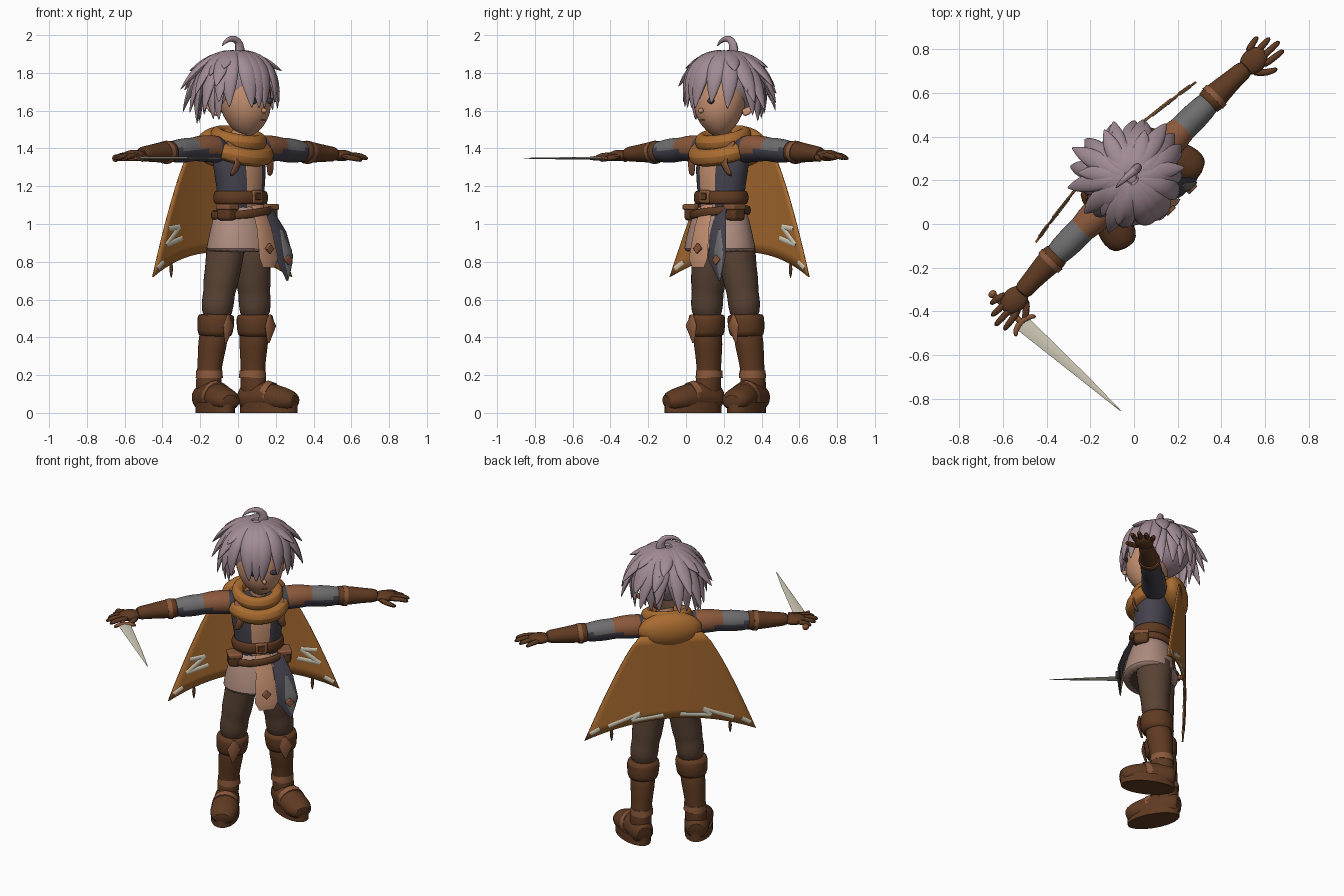
import bpy, bmesh, math, random
from math import sin, cos, pi, radians
from mathutils import Matrix, Vector

random.seed(4)
if "Cube" in bpy.data.objects:
    bpy.data.objects.remove(bpy.data.objects["Cube"])

# The figure is built facing -y, then turned to face the front left corner
WORLD = Matrix.Translation((0, .2, 0)) @ Matrix.Rotation(radians(45), 4, 'Z')
X, Y, Z = Vector((1, 0, 0)), Vector((0, 1, 0)), Vector((0, 0, 1))
parts = []


def material(name, *rgb):
    m = bpy.data.materials.new(name)
    m.use_nodes = True
    m.diffuse_color = (*rgb, 1)
    m.node_tree.nodes["Principled BSDF"].inputs["Base Color"].default_value = (*rgb, 1)
    return m


hair = material("mauve hair", .36, .26, .3)
skin = material("peach", .56, .28, .165)
cloth = material("orange cloth", .4, .15, .03)
leather = material("dark brown leather", .115, .043, .016)
rust = material("rust leather", .26, .1, .045)
trouser = material("brown trouser", .1, .056, .035)
navy = material("navy cloth", .06, .055, .075)
grey = material("grey cloth", .16, .155, .16)
beige = material("dusty beige", .42, .26, .21)
pale = material("pale steel", .64, .6, .48)


def finish(name, bm, mats, rule=None, sub=0):
    mats = mats if isinstance(mats, list) else [mats]
    bmesh.ops.recalc_face_normals(bm, faces=bm.faces)
    if rule:
        for f in bm.faces:
            f.material_index = int(rule(f.calc_center_median()))
    mesh = bpy.data.meshes.new(name)
    bm.to_mesh(mesh)
    bm.free()
    for m in mats:
        mesh.materials.append(m)
    ob = bpy.data.objects.new(name, mesh)
    bpy.context.scene.collection.objects.link(ob)
    ob.matrix_world = WORLD
    if sub:
        mod = ob.modifiers.new("Smooth", 'SUBSURF')
        mod.levels = mod.render_levels = sub
    parts.append(ob)
    return ob


def tube(name, pts, mats, side=X, n=16, sub=1, closed=False, rule=None):
    """Loft elliptical sections (x, y, z, radius along side, other radius)."""
    bm = bmesh.new()
    pos = [Vector(p[:3]) for p in pts]
    rings, k = [], len(pts)
    for i, p in enumerate(pts):
        if closed:
            t = pos[(i + 1) % k] - pos[i - 1]
        else:
            t = pos[min(i + 1, k - 1)] - pos[max(i - 1, 0)]
        t.normalize()
        u = (side - t * side.dot(t)).normalized()
        v = t.cross(u)
        rings.append([bm.verts.new(pos[i] + u * p[3] * cos(2 * pi * j / n) + v * p[4] * sin(2 * pi * j / n))
                      for j in range(n)])
    for i in range(k if closed else k - 1):
        a, b = rings[i], rings[(i + 1) % k]
        for j in range(n):
            bm.faces.new((a[j], a[(j + 1) % n], b[(j + 1) % n], b[j]))
    if not closed:
        bm.faces.new(rings[0])
        bm.faces.new(rings[-1])
    return finish(name, bm, mats, rule, sub)


def ring(name, c, rx, ry, tall, thick, mat, tilt=0, roll=0):
    pts = []
    for i in range(24):
        x, y = rx * cos(i * pi / 12), ry * sin(i * pi / 12)
        pts.append((c[0] + x, c[1] + y, c[2] + tilt * y + roll * x, tall, thick))
    return tube(name, pts, mat, side=Z, n=8, closed=True)


def ball(name, loc, size, mat):
    bm = bmesh.new()
    m = Matrix.Translation(loc) @ Matrix.LocRotScale(None, None, size)
    bmesh.ops.create_uvsphere(bm, u_segments=24, v_segments=14, radius=1, matrix=m)
    return finish(name, bm, mat)


def box(name, loc, size, mat, bevel=.01, spin=0):
    bm = bmesh.new()
    m = Matrix.Translation(loc) @ Matrix.Rotation(radians(spin), 4, 'Y') @ Matrix.LocRotScale(None, None, size)
    bmesh.ops.create_cube(bm, size=1, matrix=m)
    mod = finish(name, bm, mat).modifiers.new("Bevel", 'BEVEL')
    mod.width, mod.segments = bevel, 2


# Torso with a light front panel, skirt and hanging panels
tube("torso", [(0, -.02, 1.02, .14, .11), (0, -.02, 1.12, .135, .105), (0, -.02, 1.22, .145, .115),
               (0, -.01, 1.32, .165, .12), (0, 0, 1.4, .15, .105), (0, 0, 1.46, .08, .07)],
     [navy, skin], n=32, rule=lambda c: abs(c.x) < .055 and c.y < -.05 and c.z < 1.38)
tube("skirt", [(0, -.02, 1.12, .14, .11), (0, -.025, 1.02, .175, .135), (0, -.03, .93, .2, .155),
               (0, -.03, .86, .215, .17), (0, -.03, .85, .2, .16)], [beige, trouser], n=24,
     rule=lambda c: c.z < .852)
tube("front_panel", [(.01, -.135, 1.1, .045, .008), (.015, -.18, .98, .055, .008), (.02, -.212, .82, .07, .008),
                     (.02, -.212, .77, .045, .006)], skin, n=8, sub=0)
tube("side_panel", [(.1, -.12, 1.08, .035, .008), (.13, -.175, .95, .06, .008),
                    (.15, -.2, .82, .065, .008), (.17, -.2, .7, .006, .004)], navy, n=8, sub=0)
tube("side_panel_trim", [(.145, -.175, .97, .008, .006), (.165, -.205, .86, .034, .006),
                         (.17, -.21, .8, .03, .006), (.175, -.205, .72, .004, .004)], grey, n=8, sub=0)
for x, z in ((.02, .87), (.16, .81)):
    box("panel_ornament", (x, -.215, z), (.04, .02, .04), rust, .004, 45)

# Belts, buckle and pouches
ring("waist_belt", (0, -.02, 1.14), .145, .118, .038, .016, leather)
ring("hip_belt", (0, -.025, 1.06), .165, .134, .025, .014, leather, 0, .1)
box("buckle", (0, -.142, 1.145), (.075, .02, .07), rust)
box("buckle_centre", (0, -.151, 1.145), (.042, .01, .036), leather, .003)
for s in (-1, 1):
    box("belt_pouch", (s * .15, -.07, 1.06), (.08, .09, .085), leather, .018)
    box("pouch_flap", (s * .15, -.072, 1.09), (.085, .097, .03), rust, .008)
    # Chest straps running from the shoulder under the arm
    tube("chest_strap", [(s * .135, -.05, 1.445, .026, .01), (s * .12, -.11, 1.39, .028, .01),
                         (s * .115, -.128, 1.32, .028, .01), (s * .15, -.09, 1.25, .022, .01)], rust, n=8)

# Neck, scarf and hood
tube("neck", [(0, -.01, 1.4, .06, .06), (.01, -.03, 1.56, .055, .055)], skin)
ring("scarf_lower", (0, -.01, 1.395), .155, .13, .05, .045, cloth, .35)
ring("scarf_upper", (0, -.005, 1.455), .12, .11, .045, .04, cloth, .25)
ball("hood", (0, .115, 1.41), (.195, .08, .11), cloth)


# Cape with zigzag marks and tassels
def cape_y(x):
    return .117 + .05 * (1 - (x / .52) ** 2)


bm = bmesh.new()
grid = []
for v in (i / 10 for i in range(11)):
    row = []
    for u in (j / 10 - 1 for j in range(21)):
        x = u * (.19 + .33 * v ** .8)
        low = .72 + .13 * (1 - u * u)
        row.append(bm.verts.new((x, cape_y(x), 1.4 + (low - 1.4) * v)))
    grid.append(row)
for a, b in zip(grid, grid[1:]):
    for j in range(20):
        bm.faces.new((a[j], a[j + 1], b[j + 1], b[j]))
solid = finish("cape", bm, cloth).modifiers.new("Thickness", 'SOLIDIFY')
solid.thickness, solid.offset = .01, 0

corner = [(.485, .765), (.43, .8)]
inner_mark = [(.385, .975), (.29, .985), (.405, .89), (.27, .925)]
outer_mark = [(.38, .815), (.19, .895), (.24, .85), (.05, .875)]
for s in (-1, 1):
    for face, line in ((-1, inner_mark), (1, outer_mark), (-1, corner), (1, corner)):
        for (xa, za), (xb, zb) in zip(line, line[1:]):
            tube("cape_mark", [(s * xa, cape_y(xa) + face * .005, za, .004, .013),
                               (s * xb, cape_y(xb) + face * .005, zb, .004, .013)], pale, side=Y, n=8, sub=0)
    tube("cape_tassel", [(s * .36, .14, .8, .006, .006), (s * .36, .14, .76, .015, .012),
                         (s * .36, .14, .71, .002, .002)], leather, n=8)


# Arms, gauntlets and hands
def sleeve_colour(c):
    if .15 < abs(c.x) < .31 and c.z > 1.385:
        return 1
    return 2 if abs(c.x) > .31 and c.z > 1.395 else 0


for s in (-1, 1):
    tube("sleeve", [(s * .1, 0, 1.385, .07, .07), (s * .17, .01, 1.4, .08, .075), (s * .29, .01, 1.4, .074, .07),
                    (s * .32, .01, 1.395, .062, .062), (s * .39, .01, 1.39, .066, .068),
                    (s * .45, .01, 1.385, .062, .062), (s * .54, .01, 1.38, .05, .05)],
         [navy, rust, grey], side=Y, rule=sleeve_colour)
    tube("gauntlet", [(s * .48, .01, 1.385, .056, .056), (s * .5, .01, 1.383, .066, .062),
                      (s * .58, .01, 1.378, .056, .054), (s * .68, .005, 1.372, .044, .042),
                      (s * .74, 0, 1.368, .045, .04)], leather, side=Y)
    tube("gauntlet_strap", [(s * .52, .01, 1.38, .066, .062), (s * .545, .01, 1.378, .064, .06)],
         rust, side=Y, sub=0)
    ball("palm", (s * .775, 0, 1.363), (.07, .056, .03), leather)
    for i, reach in enumerate((.87, .905, .925, .91)):
        y = .047 - i * .031
        tube("finger", [(s * .78, y, 1.365, .017, .018), (s * (reach - .045), y * 1.25, 1.363, .017, .017),
                        (s * reach, y * 1.4, 1.342, .012, .012)], leather, side=Y, n=8)
    tube("thumb", [(s * .73, -.03, 1.36, .02, .018), (s * .78, -.085, 1.35, .018, .017),
                   (s * .83, -.105, 1.335, .012, .012)], leather, side=Y, n=8)

# Legs, boots and feet
for s in (-1, 1):
    tube("trouser_leg", [(s * .085, -.005, .96, .09, .11), (s * .095, 0, .86, .097, .112),
                         (s * .11, .002, .76, .093, .1), (s * .125, .008, .68, .094, .096),
                         (s * .13, .01, .64, .082, .085), (s * .14, .013, .58, .09, .09),
                         (s * .145, .018, .48, .075, .075)], trouser)
    tube("boot_shaft", [(s * .145, .022, .48, .08, .082), (s * .155, .038, .36, .076, .082),
                        (s * .162, .052, .24, .06, .066), (s * .168, .052, .16, .066, .074),
                        (s * .17, .05, .06, .07, .08)], leather)
    tube("boot_cuff", [(s * .145, .018, .525, .093, .094), (s * .145, .018, .51, .102, .102),
                       (s * .15, .023, .42, .095, .098), (s * .15, .023, .4, .084, .087)], leather)
    tube("ankle_strap", [(s * .162, .053, .185, .069, .075), (s * .162, .053, .225, .066, .072)], rust, sub=0)
    tube("knee_guard", [(s * .155, -.082, .52, .008, .006), (s * .157, -.087, .46, .042, .012),
                        (s * .16, -.067, .37, .006, .006)], rust, n=8, sub=0)
    across = Vector((1, s * .33, 0)).normalized()
    tube("foot", [(s * .155, .135, .07, .055, .06), (s * .165, .09, .08, .076, .08), (s * .185, 0, .09, .078, .085),
                  (s * .21, -.08, .075, .086, .073), (s * .23, -.14, .068, .085, .062),
                  (s * .248, -.195, .055, .055, .042)], leather, side=across)
    tube("sole", [(s * .2, -.03, 0, .082, .165), (s * .2, -.03, .055, .082, .165)],
         leather, side=across, n=24, sub=0)
    tube("instep_strap", [(s * .192, -.015, .09, .078, .083), (s * .202, -.05, .083, .083, .079)],
         rust, side=across, sub=0)

# Head and face
tube("head", [(.015, -.105, 1.485, .03, .035), (.015, -.085, 1.505, .075, .085), (.015, -.065, 1.56, .122, .12),
              (.01, -.045, 1.64, .148, .138), (.01, -.025, 1.74, .148, .14), (0, 0, 1.82, .09, .09)], skin, n=20)
ball("nose", (.012, -.182, 1.6), (.012, .016, .014), skin)
box("mouth", (.014, -.177, 1.55), (.035, .006, .005), rust, .002)
for s in (-1, 1):
    ball("eye", (.012 + s * .06, -.168, 1.652), (.024, .009, .016), navy)
    tube("ear", [(s * .135, .0, 1.585, .018, .028), (s * .17, .02, 1.6, .012, .024),
                 (s * .205, .05, 1.635, .003, .004)], skin, side=Y, n=8)


# Hair: a cap covered by layers of tapered locks
def lock(p0, p1, p2, width, side):
    pts = []
    for i in range(8):
        t = i / 7
        p = p0 * (1 - t) ** 2 + p1 * 2 * t * (1 - t) + p2 * t * t
        w = width * (.45 + .9 * t) * (1 - t ** 3) + .002
        pts.append((*p, w, w * .5))
    tube("hair_lock", pts, hair, side=side, n=8)


ball("hair_cap", (0, .03, 1.745), (.175, .18, .165), hair)
crown = Vector((0, .02, 1.91))
for count, end_z, reach, bulge, width, fringe in (
        (17, 1.55, .195, .235, .066, True), (14, 1.61, .26, .2, .062, False),
        (12, 1.7, .28, .16, .06, False), (9, 1.8, .24, .11, .056, False)):
    for i in range(count):
        a = 2 * pi * (i + random.uniform(-.2, .2) + .5) / count
        out, side = Vector((sin(a), -cos(a), 0)), Vector((cos(a), sin(a), 0))
        front = cos(a) > .5
        if front and not fringe:
            continue
        z = end_z + random.uniform(-.03, .03)
        r = reach + random.uniform(-.02, .025)
        if front:
            z, r = random.uniform(1.6, 1.645), .222
        lock(crown + out * .02, crown + out * bulge - Z * .015,
             Vector((0, .02, z)) + out * r + side * random.uniform(-.05, .05), width, side)
tube("cowlick", [(.03, .03, 1.87, .025, .04), (.05, .03, 1.93, .024, .034), (.03, .03, 1.976, .02, .024),
                 (-.02, .035, 1.985, .016, .018), (-.065, .035, 1.965, .01, .011), (-.085, .035, 1.94, .002, .002)],
     hair, side=Y, n=8)

# Dagger held in the right hand
tube("blade", [(-.825, -.1, 1.348, .038, .007), (-.8, -.5, 1.348, .016, .005), (-.79, -.705, 1.348, .002, .002)],
     pale, n=4, sub=0)
tube("guard", [(-.89, -.125, 1.348, .01, .01), (-.87, -.1, 1.348, .014, .012), (-.825, -.09, 1.348, .016, .016),
               (-.78, -.1, 1.348, .014, .012), (-.757, -.125, 1.348, .01, .01)], rust, side=Y, n=8)
tube("grip", [(-.825, -.09, 1.348, .014, .014), (-.827, .08, 1.348, .014, .014)], rust, n=10, sub=0)
ball("pommel", (-.827, .09, 1.348), (.02, .016, .02), rust)

# Smooth shading with sharp edges kept
bpy.ops.object.select_all(action='DESELECT')
for ob in parts:
    ob.select_set(True)
bpy.context.view_layer.objects.active = parts[0]
bpy.ops.object.shade_smooth_by_angle(angle=radians(40))
